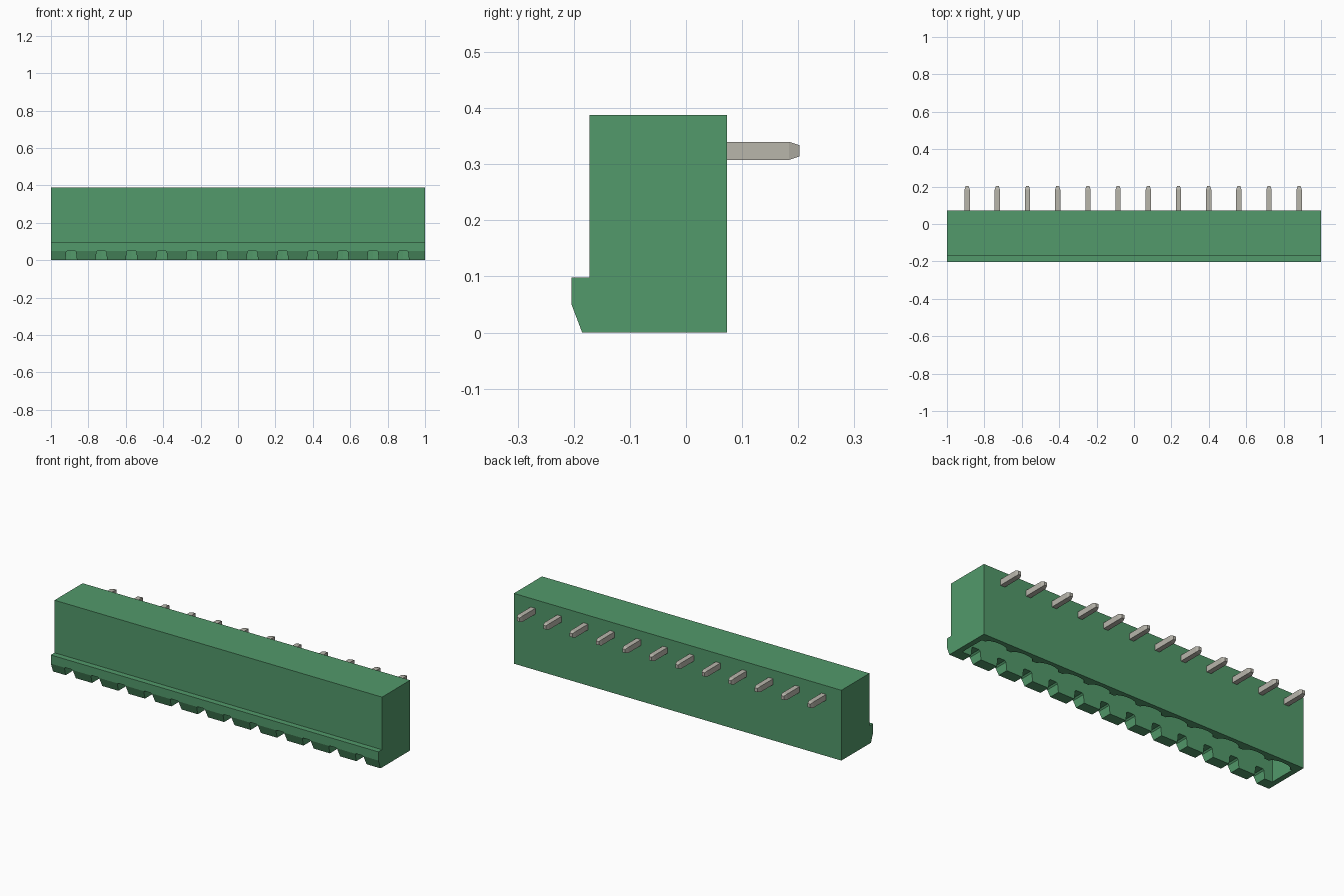
import bpy, bmesh, math
from mathutils import Vector

if "Cube" in bpy.data.objects:
    bpy.data.objects.remove(bpy.data.objects["Cube"])

PINS = 12
PITCH = 0.1614
FIRST = -0.892
pin_xs = [FIRST + i * PITCH for i in range(PINS)]


def material(name, colour):
    mat = bpy.data.materials.new(name)
    mat.use_nodes = True
    mat.diffuse_color = (*colour, 1)
    mat.node_tree.nodes["Principled BSDF"].inputs["Base Color"].default_value = (*colour, 1)
    return mat


green = material("green plastic", (0.085, 0.32, 0.145))
metal = material("tinned metal", (0.48, 0.465, 0.41))


def finish(bm, name, mat=None):
    bmesh.ops.recalc_face_normals(bm, faces=bm.faces)
    mesh = bpy.data.meshes.new(name)
    bm.to_mesh(mesh)
    bm.free()
    obj = bpy.data.objects.new(name, mesh)
    bpy.context.collection.objects.link(obj)
    if mat:
        mesh.materials.append(mat)
    return obj


def prism(bm, points, sweep):
    """Extrude a closed outline along the sweep vector."""
    face = bm.faces.new([bm.verts.new(p) for p in points])
    new = bmesh.ops.extrude_face_region(bm, geom=[face])["geom"]
    verts = [v for v in new if isinstance(v, bmesh.types.BMVert)]
    bmesh.ops.translate(bm, verts=verts, vec=Vector(sweep))


def carve(target, cutter):
    cutter.hide_render = True
    mod = target.modifiers.new("cut", 'BOOLEAN')
    mod.operation = 'DIFFERENCE'
    mod.solver = 'EXACT'
    mod.object = cutter
    bpy.context.view_layer.objects.active = target
    bpy.ops.object.modifier_apply(modifier=mod.name)
    bpy.data.objects.remove(cutter)


# Housing with the lip along its lower front edge
profile = [(-0.185, 0), (0.073, 0), (0.073, 0.388), (-0.172, 0.388),
           (-0.172, 0.098), (-0.204, 0.098), (-0.204, 0.05)]
bm = bmesh.new()
prism(bm, [(-1, y, z) for y, z in profile], (2, 0, 0))
housing = finish(bm, "housing", green)

# Socket cavity, its rear wall scalloped behind each contact
END, FRONT, REAR = 0.97, -0.125, 0.022
outline = [(-END, FRONT), (END, FRONT), (END, REAR)]
for x in reversed(pin_xs):
    for k in range(9):
        a = math.pi * k / 8
        outline.append((x + 0.066 * math.cos(a), REAR + 0.028 * math.sin(a)))
outline.append((-END, REAR))
bm = bmesh.new()
prism(bm, [(x, y, -0.05) for x, y in outline], (0, 0, 0.33))
carve(housing, finish(bm, "cavity_cutter"))

# Keying notches through the lip
half_notch = [(0.034, -0.02), (0.031, 0), (0.026, 0.045), (0.019, 0.052)]
notch = half_notch + [(-x, z) for x, z in reversed(half_notch)]
bm = bmesh.new()
for px in pin_xs:
    prism(bm, [(px + x, -0.3, z) for x, z in notch], (0, 0.23, 0))
carve(housing, finish(bm, "notch_cutter"))


def pin(name, start, direction, length):
    """Square pin with a tapered tip."""
    d = Vector(direction)
    side = Vector((1, 0, 0))
    other = d.cross(side)
    bm = bmesh.new()
    rings = []
    for dist, w, h in ((0, 0.014, 0.016), (length - 0.018, 0.014, 0.016),
                       (length, 0.008, 0.01)):
        centre = Vector(start) + d * dist
        rings.append([bm.verts.new(centre + side * w * s + other * h * t)
                      for s, t in ((1, 1), (-1, 1), (-1, -1), (1, -1))])
    for low, high in zip(rings, rings[1:]):
        for i in range(4):
            j = (i + 1) % 4
            bm.faces.new((low[i], low[j], high[j], high[i]))
    bm.faces.new(rings[0])
    bm.faces.new(rings[-1])
    return finish(bm, name, metal)


# Solder pins at the back and contacts inside the socket
for i, x in enumerate(pin_xs, 1):
    pin(f"solder_pin_{i}", (x, 0.06, 0.324), (0, 1, 0), 0.142)
    pin(f"contact_{i}", (x, -0.05, 0.29), (0, 0, -1), 0.18)
